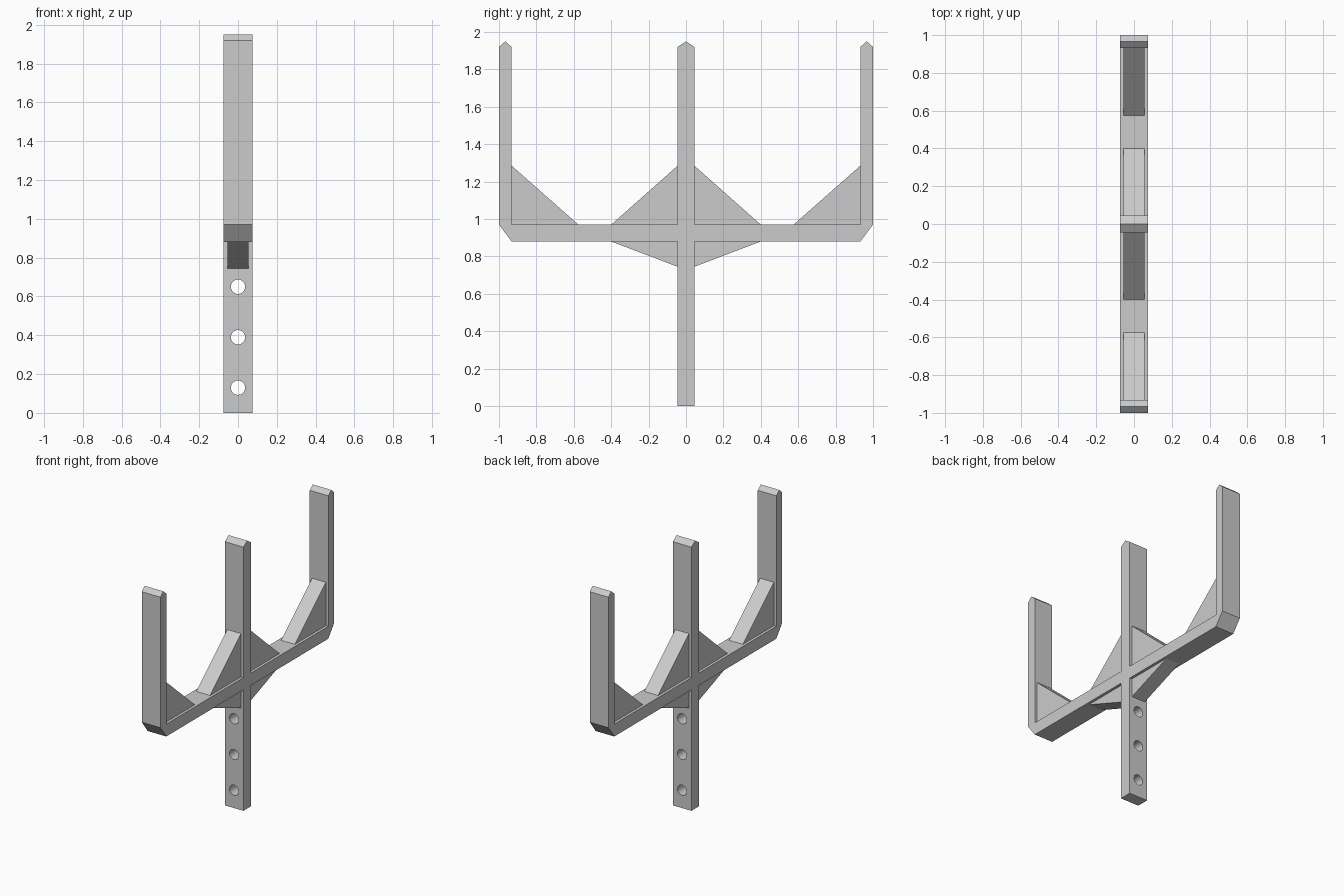
import bpy, bmesh
from mathutils import Matrix, Vector

cube = bpy.data.objects.get("Cube")
if cube:
    bpy.data.objects.remove(cube, do_unlink=True)

grey = bpy.data.materials.new("light_grey")
grey.use_nodes = True
GREY = (0.6, 0.6, 0.6, 1)
grey.diffuse_color = GREY
grey.node_tree.nodes["Principled BSDF"].inputs["Base Color"].default_value = GREY

POST = 0.045                 # half depth of the centre post
INNER = 0.932                # inner face of the outer prongs
LOW, HIGH = 0.88, 0.97       # bottom and top of the crossbar
SHOULDER, TIP = 1.92, 1.95   # pointed prong ends
BRACE = 1.285                # top of the upper braces


def make_object(name, bm):
    bmesh.ops.recalc_face_normals(bm, faces=bm.faces)
    mesh = bpy.data.meshes.new(name)
    bm.to_mesh(mesh)
    bm.free()
    mesh.materials.append(grey)
    obj = bpy.data.objects.new(name, mesh)
    bpy.context.collection.objects.link(obj)
    return obj


def slab(name, profile, half_width):
    """Extrude a (y, z) outline evenly to both sides of x = 0."""
    bm = bmesh.new()
    face = bm.faces.new([bm.verts.new((-half_width, y, z)) for y, z in profile])
    ext = bmesh.ops.extrude_face_region(bm, geom=[face])["geom"]
    bmesh.ops.translate(bm, vec=Vector((2 * half_width, 0, 0)),
                        verts=[g for g in ext if isinstance(g, bmesh.types.BMVert)])
    return make_object(name, bm)


# Frame: post, crossbar and three pointed prongs in one outline
half = [(POST, 0), (POST, LOW), (INNER, LOW), (1, HIGH), (1, SHOULDER),
        ((1 + INNER) / 2, TIP), (INNER, SHOULDER), (INNER, HIGH),
        (POST, HIGH), (POST, SHOULDER)]
outline = half + [(0, TIP)] + [(-y, z) for y, z in reversed(half)]
frame = slab("trident_frame", outline, 0.075)

# Mounting holes through the lower post
bm = bmesh.new()
for z in (0.13, 0.39, 0.65):
    bmesh.ops.create_cone(bm, cap_ends=True, segments=32, radius1=0.037,
                          radius2=0.037, depth=0.3,
                          matrix=Matrix.Translation((0, 0, z)) @ Matrix.Rotation(1.5708, 4, "X"))
cutter = make_object("hole_cutter", bm)
cutter.hide_render = True
cut = frame.modifiers.new("holes", "BOOLEAN")
cut.operation = "DIFFERENCE"
cut.solver = "EXACT"
cut.object = cutter
bpy.context.view_layer.objects.active = frame
frame.select_set(True)
bpy.ops.object.modifier_apply(modifier=cut.name)
bpy.data.objects.remove(cutter, do_unlink=True)
bpy.ops.object.shade_smooth_by_angle()

# Triangular braces, sunk slightly into the frame and narrower than it
braces = {
    "post_upper_brace": [(POST, BRACE), (0.4, HIGH), (0.03, 0.95)],
    "post_lower_brace": [(POST, 0.745), (0.4, LOW), (0.03, 0.9)],
    "prong_brace": [(INNER, BRACE), (0.575, HIGH), (0.95, 0.95)],
}
for name, points in braces.items():
    for end, sign in (("front", -1), ("back", 1)):
        slab(f"{end}_{name}", [(sign * y, z) for y, z in points], 0.055)
